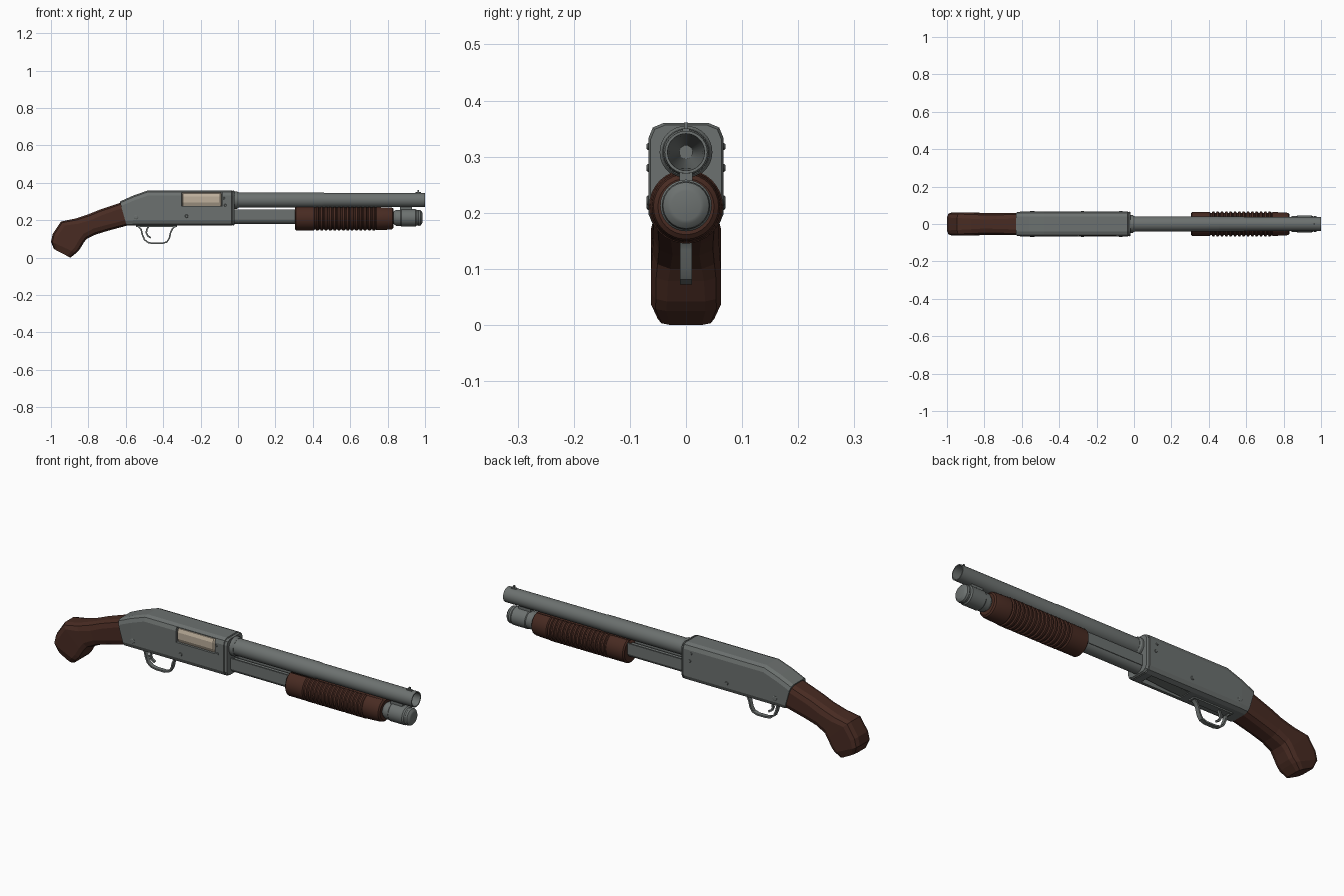
import bpy, bmesh
from math import sin, cos, pi, radians
from mathutils import Vector


def material(name, rgb):
    m = bpy.data.materials.new(name)
    m.diffuse_color = (*rgb, 1)
    return m


STEEL = material("steel", (0.15, 0.165, 0.16))
WOOD = material("wood", (0.065, 0.024, 0.016))
BRIGHT = material("bright_metal", (0.51, 0.43, 0.33))


def loft(name, rings, mat=STEEL, smooth=None):
    """Skin a row of equal rings and cap both ends."""
    bm = bmesh.new()
    vs = [[bm.verts.new(p) for p in r] for r in rings]
    n = len(rings[0])
    for a, b in zip(vs, vs[1:]):
        for i in range(n):
            j = (i + 1) % n
            bm.faces.new((a[i], a[j], b[j], b[i]))
    bm.faces.new(vs[0])
    bm.faces.new(vs[-1])
    bmesh.ops.recalc_face_normals(bm, faces=bm.faces[:])
    me = bpy.data.meshes.new(name)
    bm.to_mesh(me)
    bm.free()
    ob = bpy.data.objects.new(name, me)
    bpy.context.collection.objects.link(ob)
    me.materials.append(mat)
    if smooth:
        activate(ob)
        bpy.ops.object.shade_smooth_by_angle(angle=radians(smooth))
    return ob


def activate(ob):
    bpy.ops.object.select_all(action='DESELECT')
    ob.select_set(True)
    bpy.context.view_layer.objects.active = ob


def lathe(name, prof, z, mat=STEEL, n=32):
    """Turn (x, radius) points about a lengthwise axis."""
    rings = [[(x, r * cos(2 * pi * i / n), z + r * sin(2 * pi * i / n))
              for i in range(n)] for x, r in prof]
    return loft(name, rings, mat, 30)


def section(top, bot, w, c, segs=3):
    """Rounded rectangle standing between two points in the side plane."""
    t, b = Vector((top[0], 0, top[1])), Vector((bot[0], 0, bot[1]))
    length = (t - b).length
    d = (t - b) / length
    pts = []
    for k, (sy, st) in enumerate(((1, 1), (-1, 1), (-1, -1), (1, -1))):
        for i in range(segs):
            a = (k + i / (segs - 1)) * pi / 2
            y = sy * (w - c) + c * cos(a)
            h = length / 2 + st * (length / 2 - c) + c * sin(a)
            p = b + d * h
            pts.append((p.x, y, p.z))
    return pts


def strip(name, path, thick, w, mat=STEEL):
    """Flat bar bent along a path in the side plane."""
    P = [Vector((x, 0, z)) for x, z in path]
    rings = []
    for i, p in enumerate(P):
        t = (P[min(i + 1, len(P) - 1)] - P[max(i - 1, 0)]).normalized()
        o = Vector((-t.z, 0, t.x)) * thick / 2
        y = Vector((0, w, 0))
        rings.append([p + o + y, p + o - y, p - o - y, p - o + y])
    return loft(name, rings, mat, 35)


def box(name, x0, x1, y0, y1, z0, z1, mat=STEEL):
    return loft(name, [[(x, y0, z0), (x, y1, z0), (x, y1, z1), (x, y0, z1)]
                       for x in (x0, x1)], mat)


def cut(ob, cutter):
    cutter.hide_render = True
    m = ob.modifiers.new("cut", 'BOOLEAN')
    m.operation = 'DIFFERENCE'
    m.object = cutter
    activate(ob)
    bpy.ops.object.modifier_apply(modifier=m.name)
    bpy.data.objects.remove(cutter)


# Receiver with side port and loading port
receiver = loft("receiver", [section(t, b, w, c) for t, b, w, c in (
    ((-0.632, 0.300), (-0.595, 0.171), 0.065, 0.025),
    ((-0.56, 0.332), (-0.55, 0.171), 0.067, 0.027),
    ((-0.48, 0.360), (-0.48, 0.171), 0.067, 0.027),
    ((-0.034, 0.360), (-0.034, 0.171), 0.067, 0.027),
    ((-0.032, 0.357), (-0.032, 0.174), 0.064, 0.026),
    ((-0.029, 0.357), (-0.029, 0.174), 0.064, 0.026),
    ((-0.027, 0.360), (-0.027, 0.171), 0.067, 0.027),
    ((-0.018, 0.356), (-0.018, 0.175), 0.063, 0.025))])
cut(receiver, box("port_cutter", -0.302, -0.083, -0.1, -0.04, 0.276, 0.349))
cut(receiver, box("loading_cutter", -0.29, -0.07, -0.034, 0.034, 0.14, 0.195))

# Bolt seen in the port, and the shell lifter below
loft("bolt", [section((x, 0.351 - e), (x, 0.270), 0.064 - e, 0.024)
              for x, e in ((-0.300, 0.006), (-0.294, 0), (-0.096, 0), (-0.088, 0.006))],
     BRIGHT)
strip("shell_lifter", [(-0.29, 0.178), (-0.2, 0.182), (-0.08, 0.193)], 0.006, 0.026)

# Pins on both sides
for i, (x, z, r) in enumerate(((-0.545, 0.217, 0.012), (-0.275, 0.222, 0.009),
                               (-0.075, 0.318, 0.006), (-0.068, 0.280, 0.007))):
    n = 12
    loft(f"pin_{i + 1}", [[(x + q * r * cos(2 * pi * k / n), y, z + q * r * sin(2 * pi * k / n))
                           for k in range(n)]
                          for y, q in ((-0.070, 0.75), (-0.068, 1), (0.068, 1), (0.070, 0.75))],
         STEEL, 30)

# Grip
loft("grip", [section(t, b, w, c) for t, b, w, c in (
    ((-0.610, 0.300), (-0.580, 0.175), 0.060, 0.030),
    ((-0.738, 0.257), (-0.695, 0.144), 0.058, 0.032),
    ((-0.800, 0.232), (-0.760, 0.124), 0.058, 0.034),
    ((-0.870, 0.209), (-0.810, 0.100), 0.060, 0.032),
    ((-0.947, 0.193), (-0.826, 0.078), 0.062, 0.030),
    ((-0.990, 0.128), (-0.848, 0.042), 0.062, 0.028),
    ((-1.000, 0.086), (-0.865, 0.025), 0.062, 0.027),
    ((-0.984, 0.046), (-0.896, 0.000), 0.050, 0.022))], WOOD)

# Barrel with open bore, its collar and bead sight
lathe("barrel", [(-0.03, 0.041), (0.45, 0.041), (0.46, 0.039), (1.0, 0.038),
                 (1.0, 0.033), (0.93, 0.030), (0.45, 0.012)], 0.308)
lathe("barrel_collar", [(-0.03, 0.047), (-0.006, 0.047), (0.002, 0.042)], 0.308)
box("sight_base", 0.950, 0.978, -0.006, 0.006, 0.340, 0.350)
box("sight_bead", 0.960, 0.968, -0.004, 0.004, 0.345, 0.361)

# Magazine tube, end cap and the lug joining it to the barrel
lathe("magazine_tube", [(-0.03, 0.033), (0.86, 0.033)], 0.213)
lathe("magazine_cap", [(0.835, 0.036), (0.846, 0.043), (0.870, 0.043), (0.874, 0.046),
                       (0.950, 0.046), (0.957, 0.041), (0.963, 0.041), (0.966, 0.043),
                       (0.976, 0.041), (0.984, 0.032), (0.986, 0.026)], 0.213)
box("barrel_lug", 0.865, 0.930, -0.012, 0.012, 0.245, 0.280)

# Action bars
for s, side in ((-1, "front"), (1, "back")):
    a, b = sorted((s * 0.027, s * 0.035))
    box(f"action_bar_{side}", -0.03, 0.32, a, b, 0.205, 0.258)

# Ribbed pump handle, hollowed along the top for the barrel
prof = [(0.305, 0.058), (0.311, 0.065), (0.405, 0.065)]
pitch = 0.0232
for k in range(14):
    x = 0.410 + k * pitch
    prof += [(x, 0.060), (x + 0.006, 0.060), (x + 0.009, 0.066), (x + 0.019, 0.066)]
prof += [(0.736, 0.060), (0.741, 0.064), (0.815, 0.061), (0.826, 0.058), (0.832, 0.050)]
handle = lathe("pump_handle", prof, 0.211, WOOD)
cut(handle, lathe("barrel_cutter", [(0.2, 0.045), (0.95, 0.045)], 0.308))

# Trigger guard, its plate and the trigger
box("guard_plate", -0.545, -0.325, -0.018, 0.018, 0.164, 0.178)
strip("trigger_guard", [(-0.535, 0.168), (-0.518, 0.150), (-0.512, 0.125), (-0.500, 0.096),
                        (-0.480, 0.081), (-0.455, 0.076), (-0.405, 0.076), (-0.380, 0.084),
                        (-0.367, 0.105), (-0.360, 0.135), (-0.350, 0.155), (-0.335, 0.168)],
      0.008, 0.011)
strip("trigger", [(-0.475, 0.172), (-0.488, 0.150), (-0.490, 0.132), (-0.482, 0.116),
                  (-0.466, 0.106)], 0.009, 0.006)
